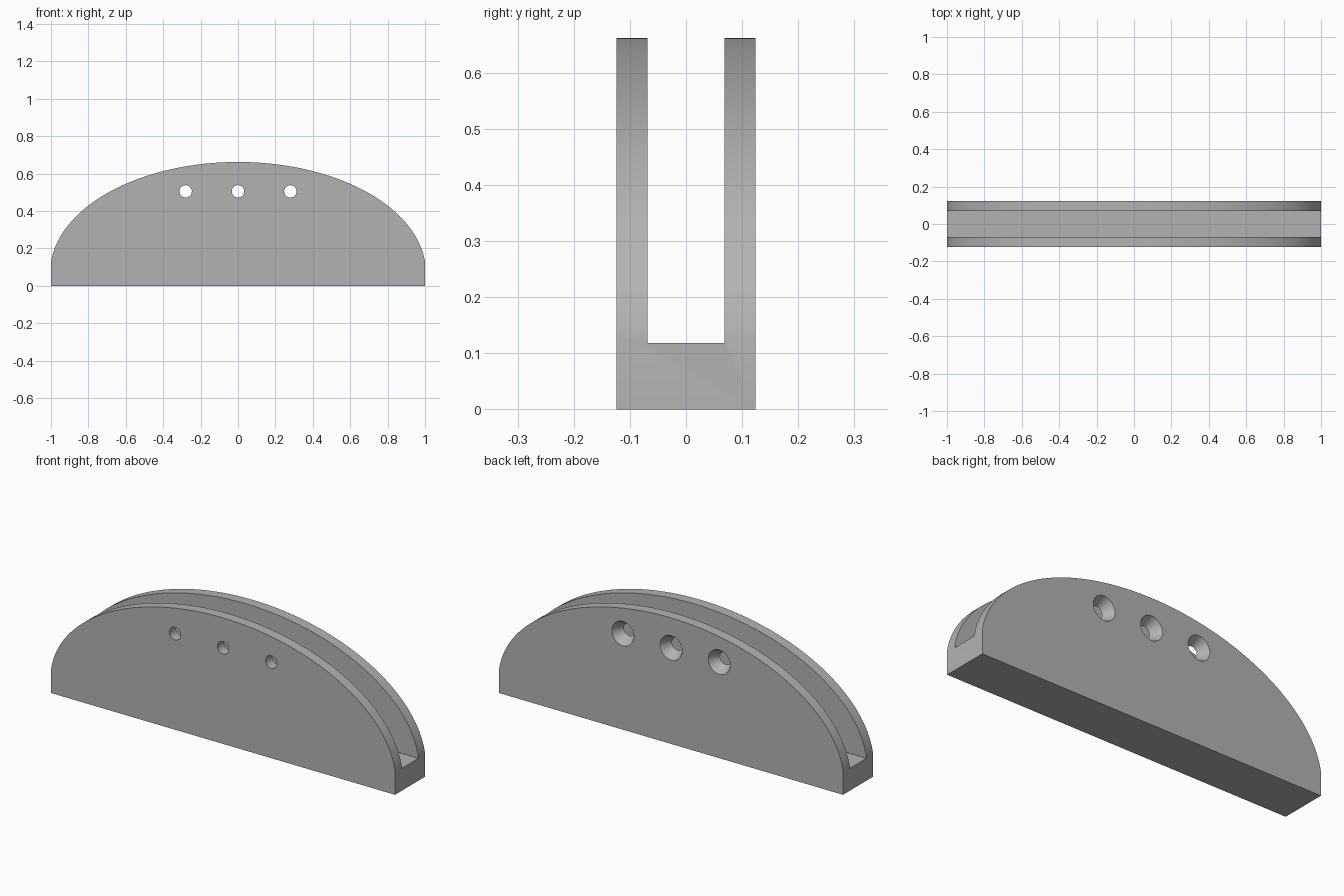
import bpy, bmesh, math
from mathutils import Matrix

cube = bpy.data.objects.get("Cube")
if cube:
    bpy.data.objects.remove(cube, do_unlink=True)

HALF_DEPTH, SLOT_HALF, FLOOR = 0.124, 0.069, 0.118
SHOULDER, TOP, CENTRE = 0.126, 0.662, 0.072

grey = bpy.data.materials.new("plain grey")
grey.use_nodes = True
colour = (0.45, 0.45, 0.45, 1)
grey.diffuse_color = colour
grey.node_tree.nodes["Principled BSDF"].inputs["Base Color"].default_value = colour


def make_object(name, bm):
    bmesh.ops.recalc_face_normals(bm, faces=bm.faces)
    mesh = bpy.data.meshes.new(name)
    bm.to_mesh(mesh)
    bm.free()
    mesh.materials.append(grey)
    obj = bpy.data.objects.new(name, mesh)
    bpy.context.collection.objects.link(obj)
    return obj


def cut(target, cutter):
    cutter.hide_render = True
    mod = target.modifiers.new("cut", 'BOOLEAN')
    mod.operation, mod.solver, mod.object = 'DIFFERENCE', 'EXACT', cutter
    bpy.context.view_layer.objects.active = target
    bpy.ops.object.modifier_apply(modifier=mod.name)
    bpy.data.objects.remove(cutter, do_unlink=True)


def cone_cutter(r_front, r_back, y0, y1, x, z):
    bm = bmesh.new()
    turn = Matrix.Translation((x, (y0 + y1) / 2, z)) @ Matrix.Rotation(-math.pi / 2, 4, 'X')
    bmesh.ops.create_cone(bm, cap_ends=True, segments=48, radius1=r_front,
                          radius2=r_back, depth=y1 - y0, matrix=turn)
    return make_object("hole_cutter", bm)


# Domed body: short straight ends under an elliptical arch
rise = TOP - CENTRE
start = math.asin((SHOULDER - CENTRE) / rise)
width = 1 / math.cos(start)
steps = 96
outline = [(-1, 0), (1, 0)]
for i in range(steps + 1):
    a = start + (math.pi - 2 * start) * i / steps
    outline.append((width * math.cos(a), CENTRE + rise * math.sin(a)))
bm = bmesh.new()
face = bm.faces.new([bm.verts.new((x, -HALF_DEPTH, z)) for x, z in outline])
side = bmesh.ops.extrude_face_region(bm, geom=[face])["geom"]
bmesh.ops.translate(bm, vec=(0, 2 * HALF_DEPTH, 0),
                    verts=[v for v in side if isinstance(v, bmesh.types.BMVert)])
holder = make_object("slotted_holder", bm)

# Lengthwise slot between the two plates
bm = bmesh.new()
bmesh.ops.create_cube(bm, size=1, matrix=Matrix.Translation((0, 0, FLOOR + 0.5))
                      @ Matrix.Diagonal((3, 2 * SLOT_HALF, 1, 1)))
cut(holder, make_object("slot_cutter", bm))

# Screw holes: straight in the front plate, countersunk in the back plate
slope = (0.064 - 0.033) / (HALF_DEPTH - SLOT_HALF)
extra = 0.02
for x in (-0.28, 0, 0.28):
    cut(holder, cone_cutter(0.033, 0.033, -0.2, 0, x, 0.505))
    cut(holder, cone_cutter(0.033 - slope * extra, 0.064 + slope * extra,
                            SLOT_HALF - extra, HALF_DEPTH + extra, x, 0.505))

# Smooth curves, crisp corners
bpy.ops.object.select_all(action='DESELECT')
holder.select_set(True)
bpy.context.view_layer.objects.active = holder
bpy.ops.object.shade_smooth_by_angle(angle=math.radians(25))
